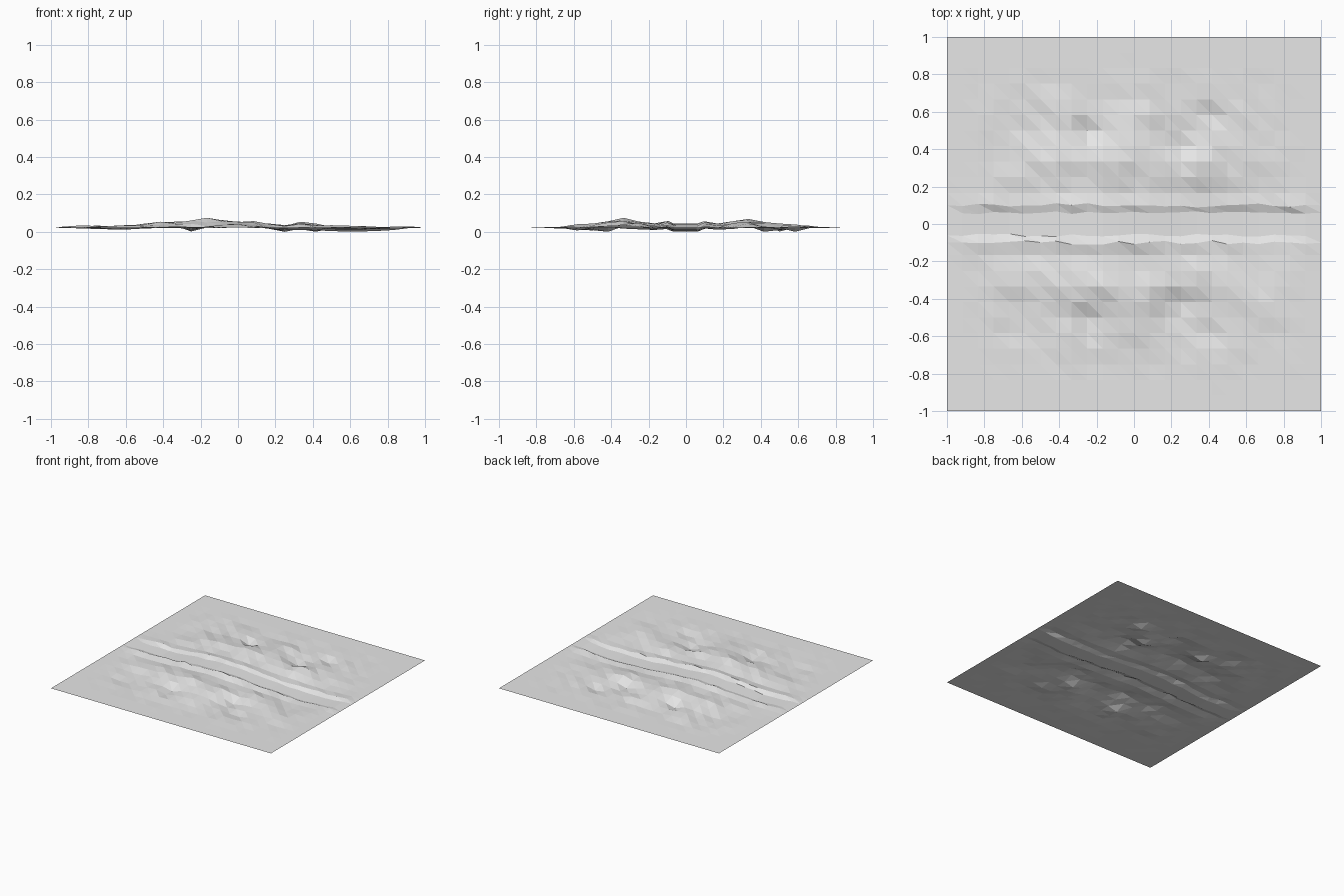
import bpy, bmesh, math, random

if "Cube" in bpy.data.objects:
    bpy.data.objects.remove(bpy.data.objects["Cube"])

random.seed(7)
BASE = 0.03          # level of the flat border
N = 24               # cells per side

# broad bumps and pits, mirrored across the track: x, |y|, height, radius
BUMPS = [(-0.15, 0.32, 0.046, 0.14), (-0.4, 0.33, 0.026, 0.13),
         (0.08, 0.34, 0.026, 0.12), (0.34, 0.29, 0.03, 0.10),
         (0.0, 0.55, 0.025, 0.10), (-0.36, 0.6, 0.014, 0.10),
         (0.55, 0.4, 0.010, 0.12), (-0.6, 0.3, 0.010, 0.12),
         (0.25, 0.45, -0.030, 0.07), (-0.25, 0.5, -0.030, 0.07),
         (0.42, 0.58, -0.020, 0.08), (-0.65, 0.5, -0.008, 0.10),
         (0.65, 0.2, -0.012, 0.12)]
# height of the track bed along x
BED = [(-1, 0.03), (-0.92, 0.028), (-0.65, 0.02), (-0.4, 0.04), (-0.15, 0.052),
       (0.1, 0.038), (0.3, 0.02), (0.6, 0.008), (0.8, 0.014), (0.95, 0.03), (1, 0.03)]


def lerp(pts, x):
    for (x0, z0), (x1, z1) in zip(pts, pts[1:]):
        if x <= x1:
            return z0 + (z1 - z0) * (x - x0) / (x1 - x0)
    return pts[-1][1]


def fade(v, start, end):
    return max(0.0, min(1.0, (end - abs(v)) / (end - start)))


def ground(x, y):
    z = sum(h * math.exp(-((x - bx) ** 2 + (abs(y) - by) ** 2) / (r * r))
            for bx, by, h, r in BUMPS)
    z += random.uniform(-0.007, 0.007)
    z *= fade(x, 0.65, 0.9) * fade(y, 0.6, 0.85)
    return max(0.008, min(0.085, BASE + z))


# rows: regular grid outside, extra rows for the track and its banks
outer = [i / 12 for i in range(2, 13)]
rows = [-y for y in reversed(outer)] + [-0.1, -0.06, 0.0, 0.06, 0.1] + outer

bm = bmesh.new()
grid = []
for y in rows:
    line = []
    for i in range(N + 1):
        x = -1 + 2 * i / N
        ends = fade(x, 0.85, 0.99)
        yy = y
        if abs(y) < 0.08:                       # track bed
            z = BASE + (lerp(BED, x) - BASE) * ends
            yy += random.uniform(-0.008, 0.008) * ends
        elif abs(y) < 0.12:                     # bank tops
            z = BASE + (lerp(BED, x) + 0.014 + random.uniform(-0.004, 0.006) - BASE) * ends
            yy += random.uniform(-0.012, 0.012) * ends
        elif abs(y) < 0.2:                      # verge blends into the ground
            z = 0.5 * ground(x, y) + 0.5 * (BASE + (lerp(BED, x) + 0.008 - BASE) * ends)
        else:
            z = ground(x, y)
        line.append(bm.verts.new((x, yy, z)))
    grid.append(line)

# triangles, all split along the same diagonal
for a, b in zip(grid, grid[1:]):
    for i in range(N):
        bm.faces.new((a[i], a[i + 1], b[i]))
        bm.faces.new((a[i + 1], b[i + 1], b[i]))

low = min(v.co.z for v in bm.verts)
for v in bm.verts:
    v.co.z -= low

me = bpy.data.meshes.new("terrain_sheet")
bm.to_mesh(me)
bm.free()
grey = bpy.data.materials.new("light_grey")
grey.diffuse_color = (0.8, 0.8, 0.8, 1)
grey.use_nodes = True
grey.node_tree.nodes["Principled BSDF"].inputs["Base Color"].default_value = grey.diffuse_color
me.materials.append(grey)
bpy.context.collection.objects.link(bpy.data.objects.new("terrain_sheet", me))
